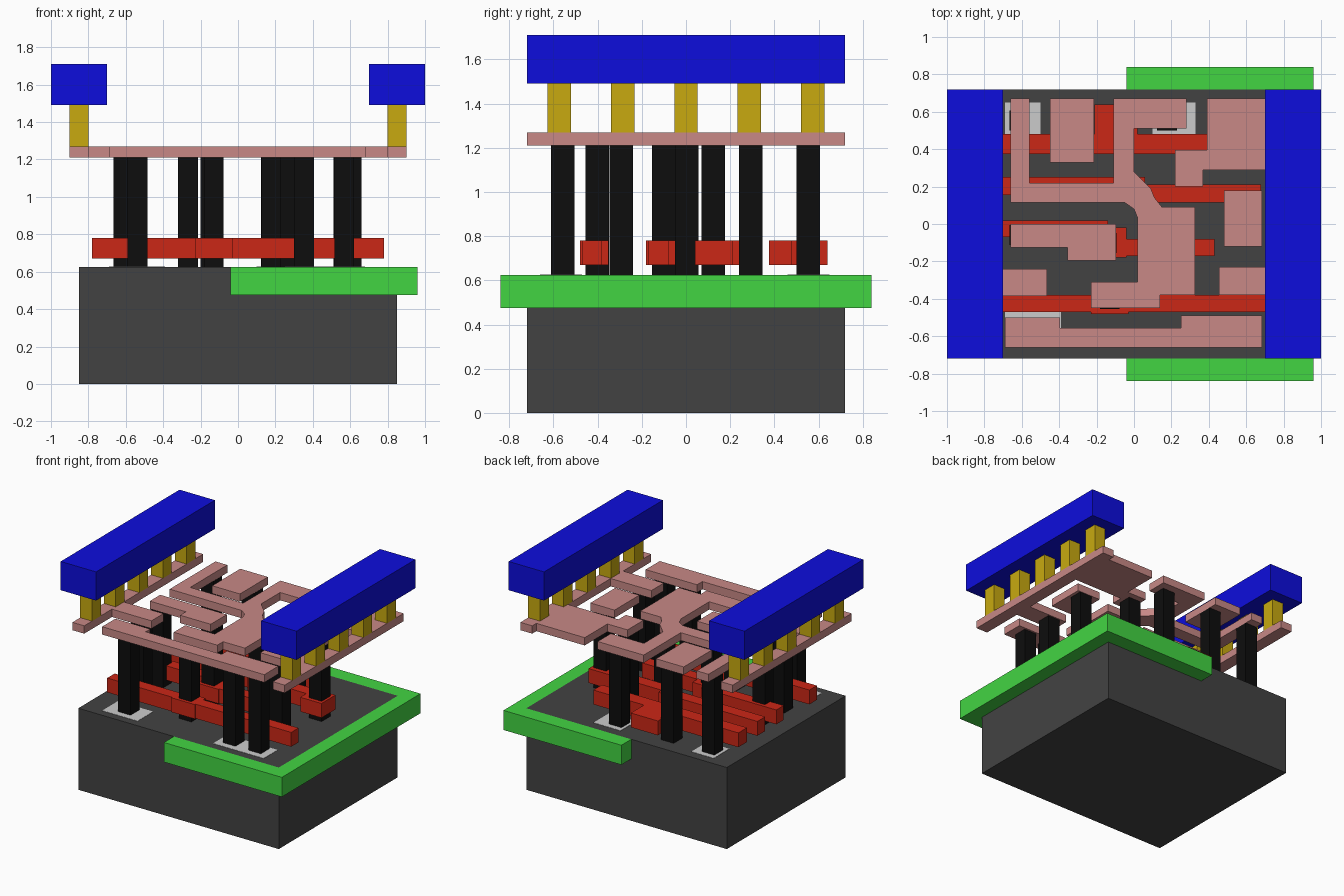
import bpy, bmesh


def material(name, rgb):
    m = bpy.data.materials.new(name)
    m.diffuse_color = (*rgb, 1)
    return m


DARK = material("dark_grey", (0.055, 0.055, 0.055))
GREEN = material("green", (0.055, 0.66, 0.055))
RED = material("red", (0.6, 0.02, 0.008))
BLACK = material("black", (0.004, 0.004, 0.004))
PINK = material("pink", (0.58, 0.25, 0.24))
GOLD = material("gold", (0.58, 0.4, 0.005))
BLUE = material("blue", (0.004, 0.004, 0.72))


def prism(name, outline, z0, z1, mat=None):
    """Extrude a flat outline from z0 up to z1."""
    bm = bmesh.new()
    face = bm.faces.new([bm.verts.new((x, y, z0)) for x, y in outline])
    top = bmesh.ops.extrude_face_region(bm, geom=[face])["geom"]
    bmesh.ops.translate(bm, vec=(0, 0, z1 - z0),
                        verts=[v for v in top if isinstance(v, bmesh.types.BMVert)])
    bmesh.ops.recalc_face_normals(bm, faces=bm.faces)
    me = bpy.data.meshes.new(name)
    bm.to_mesh(me)
    bm.free()
    if mat:
        me.materials.append(mat)
    ob = bpy.data.objects.new(name, me)
    bpy.context.collection.objects.link(ob)
    return ob


def box(name, x0, x1, y0, y1, z0, z1, mat=None):
    return prism(name, [(x0, y0), (x1, y0), (x1, y1), (x0, y1)], z0, z1, mat)


# Substrate block and the C-shaped collar around its right half
box("substrate", -0.85, 0.85, -0.72, 0.72, 0, 0.625, DARK)
prism("collar", [(-0.04, -0.84), (0.96, -0.84), (0.96, 0.84), (-0.04, 0.84),
                 (-0.04, 0.72), (0.85, 0.72), (0.85, -0.72), (-0.04, -0.72)],
      0.475, 0.625, GREEN)

# Light patches flush with the substrate top
for x0, x1, y0, y1 in [(-0.69, -0.39, -0.66, -0.47), (0.25, 0.68, -0.66, -0.49),
                       (0.1, 0.33, 0.46, 0.65), (-0.69, -0.5, 0.46, 0.65)]:
    box("surface_patch", x0, x1, y0, y1, 0.62, 0.627)

# Lower red strips
strips = [
    [(-0.78, 0.375), (0.45, 0.375), (0.45, 0.48), (0.02, 0.48), (0.02, 0.64),
     (-0.21, 0.64), (-0.21, 0.48), (-0.78, 0.48)],
    [(-0.78, 0.155), (0, 0.155), (0, 0.115), (0.5, 0.115), (0.5, 0.04), (0.68, 0.04),
     (0.68, 0.21), (0.06, 0.21), (0.06, 0.25), (-0.78, 0.25)],
    [(-0.78, -0.07), (-0.22, -0.07), (-0.22, -0.18), (-0.04, -0.18), (-0.04, -0.17),
     (0.43, -0.17), (0.43, -0.08), (-0.04, -0.08), (-0.04, -0.02), (-0.14, -0.02),
     (-0.14, 0.02), (-0.78, 0.02)],
    [(-0.78, -0.47), (-0.23, -0.47), (-0.23, -0.48), (-0.03, -0.48), (-0.03, -0.47),
     (0.78, -0.47), (0.78, -0.38), (-0.03, -0.38), (-0.03, -0.35), (-0.23, -0.35),
     (-0.23, -0.38), (-0.78, -0.38)],
]
for s in strips:
    prism("red_strip", s, 0.67, 0.78, RED)

# Black square pillars (minimum x and y corner of each)
W = 0.106
for x, y in [(-0.59, -0.61), (0.3, -0.61), (0.515, -0.61), (-0.183, -0.455),
             (-0.665, -0.346), (0.51, -0.346), (-0.2, -0.155), (-0.665, -0.112),
             (0.125, -0.05), (0.555, 0.07), (0.23, 0.24),
             (-0.665, 0.5), (-0.32, 0.5), (0.123, 0.5)]:
    box("pillar", x, x + W, y, y + W, 0.625, 1.21, BLACK)

# Pink plate layer: pads, winding trace, and the two side rails with arms
plates = {
    "winding_plate": [
        (-0.66, 0.67), (-0.56, 0.67), (-0.56, 0.22), (-0.11, 0.22), (-0.11, 0.67),
        (0.28, 0.67), (0.28, 0.51), (0, 0.51), (0, 0.28), (0.04, 0.24), (0.09, 0.19),
        (0.11, 0.14), (0.15, 0.09), (0.325, 0.09), (0.325, -0.38), (0.14, -0.38),
        (0.14, -0.45), (-0.23, -0.45), (-0.23, -0.31), (0.02, -0.31), (0.02, 0.03),
        (0, 0.08), (-0.05, 0.115), (-0.66, 0.115)],
    "back_pad": [(-0.45, 0.33), (-0.215, 0.33), (-0.215, 0.67), (-0.45, 0.67)],
    "left_pad": [(-0.66, -0.125), (-0.355, -0.125), (-0.355, -0.195), (-0.095, -0.195),
                 (-0.095, 0), (-0.66, 0)],
    "right_pad": [(0.48, -0.12), (0.685, -0.12), (0.685, 0.18), (0.48, 0.18)],
    "front_plate": [(-0.69, -0.66), (0.685, -0.66), (0.685, -0.49), (0.25, -0.49),
                    (0.25, -0.555), (-0.395, -0.555), (-0.395, -0.5), (-0.69, -0.5)],
    "left_rail": [(-0.9, -0.72), (-0.8, -0.72), (-0.8, -0.385), (-0.465, -0.385),
                  (-0.465, -0.24), (-0.8, -0.24), (-0.8, 0.72), (-0.9, 0.72)],
    "right_rail": [(0.9, -0.72), (0.9, 0.72), (0.8, 0.72), (0.8, 0.67), (0.39, 0.67),
                   (0.39, 0.395), (0.22, 0.395), (0.22, 0.2), (0.37, 0.2), (0.37, 0.29),
                   (0.8, 0.29), (0.8, -0.23), (0.455, -0.23), (0.455, -0.38),
                   (0.8, -0.38), (0.8, -0.72)],
}
for name, outline in plates.items():
    prism(name, outline, 1.21, 1.27, PINK)

# Gold posts and blue top bars on both sides
for side, s in (("left", -1), ("right", 1)):
    for i in range(-2, 3):
        y = i * 0.2865
        box(side + "_post", s * 0.85 - 0.05, s * 0.85 + 0.05, y - 0.053, y + 0.053,
            1.27, 1.49, GOLD)
    box(side + "_top_bar", s * 0.85 - 0.15, s * 0.85 + 0.15, -0.72, 0.72, 1.49, 1.71, BLUE)
